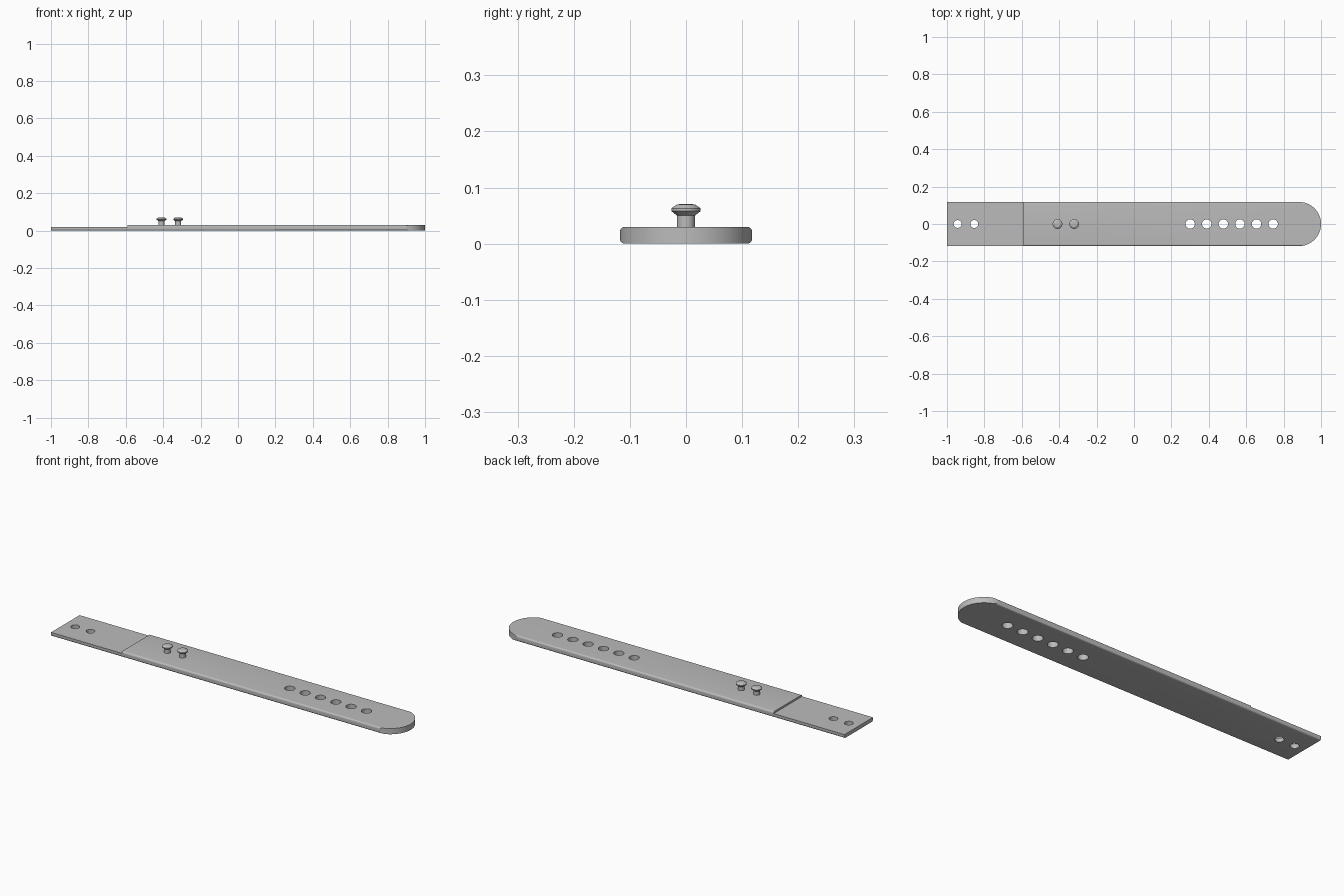
import bpy, bmesh, math

default = bpy.data.objects.get("Cube")
if default:
    bpy.data.objects.remove(default, do_unlink=True)

HALF_WIDTH, THICK, THIN = 0.118, 0.03, 0.02
EDGE = 0.009

grey = bpy.data.materials.new("strap grey")
grey.use_nodes = True
colour = (0.5, 0.5, 0.5, 1)
grey.diffuse_color = colour
grey.node_tree.nodes["Principled BSDF"].inputs["Base Color"].default_value = colour


def arc(cx, cy, radius, start, end, steps):
    angles = [math.radians(start + (end - start) * i / steps) for i in range(steps + 1)]
    return [(cx + radius * math.cos(a), cy + radius * math.sin(a)) for a in angles]


def prism(name, points, offset):
    """Extrude a closed 3D outline along offset."""
    bm = bmesh.new()
    face = bm.faces.new([bm.verts.new(p) for p in points])
    moved = bmesh.ops.extrude_face_region(bm, geom=[face])["geom"]
    bmesh.ops.translate(bm, vec=offset, verts=[v for v in moved if isinstance(v, bmesh.types.BMVert)])
    bmesh.ops.recalc_face_normals(bm, faces=bm.faces)
    return finish(name, bm)


def finish(name, bm):
    mesh = bpy.data.meshes.new(name)
    bm.to_mesh(mesh)
    bm.free()
    mesh.materials.append(grey)
    obj = bpy.data.objects.new(name, mesh)
    bpy.context.collection.objects.link(obj)
    return obj


def select(obj):
    bpy.ops.object.select_all(action="DESELECT")
    obj.select_set(True)
    bpy.context.view_layer.objects.active = obj


def cut(obj, tool, operation="DIFFERENCE"):
    mod = obj.modifiers.new("cut", "BOOLEAN")
    mod.operation, mod.object, mod.solver = operation, tool, "EXACT"
    select(obj)
    bpy.ops.object.modifier_apply(modifier=mod.name)
    bpy.data.objects.remove(tool, do_unlink=True)


# Strap: rounded cross-section swept along its length
section = []
for side, level, start in ((1, THICK, 0), (-1, THICK, 90), (-1, 0, 180), (1, 0, 270)):
    cz = level - EDGE if level else EDGE
    section += arc(side * (HALF_WIDTH - EDGE), cz, EDGE, start, start + 90, 6)
strap = prism("strap", [(-1, y, z) for y, z in section], (2, 0, 0))

# Round tip
outline = [(-1.1, -0.2), (0.882, -0.2)] + arc(0.882, 0, HALF_WIDTH, -90, 90, 48) + [(0.882, 0.2), (-1.1, 0.2)]
cut(strap, prism("tip_cutter", [(x, y, -0.1) for x, y in outline], (0, 0, 0.2)), "INTERSECT")

# Thin tail
tail = [(-1.1, -0.2, THIN), (-0.59, -0.2, THIN), (-0.59, 0.2, THIN), (-1.1, 0.2, THIN)]
cut(strap, prism("tail_cutter", tail, (0, 0, 0.1)))

# Fastening holes
holes = [(-0.943 + 0.089 * i, 0.021) for i in range(2)]
holes += [(0.3 + 0.0888 * i, 0.025) for i in range(6)]
for x, radius in holes:
    ring = arc(x, 0, radius, 0, 360, 32)[:-1]
    cut(strap, prism("hole_cutter", [(px, py, -0.1) for px, py in ring], (0, 0, 0.2)))

select(strap)
bpy.ops.object.shade_smooth_by_angle(angle=math.radians(30))

# Stud pins: lathed profile of radius and height
profile = [(0, 0.025), (0.016, 0.025), (0.016, 0.05), (0.026, 0.058),
           (0.026, 0.063), (0.016, 0.07), (0, 0.071)]
for name, x in (("outer_pin", -0.409), ("inner_pin", -0.32)):
    bm = bmesh.new()
    verts = [bm.verts.new((r, 0, z)) for r, z in profile]
    edges = [bm.edges.new(pair) for pair in zip(verts, verts[1:])]
    bmesh.ops.spin(bm, geom=verts + edges, cent=(0, 0, 0), axis=(0, 0, 1),
                   angle=math.tau, steps=32, use_duplicate=False)
    bmesh.ops.remove_doubles(bm, verts=bm.verts, dist=0.0001)
    bmesh.ops.recalc_face_normals(bm, faces=bm.faces)
    pin = finish(name, bm)
    pin.location.x = x
    select(pin)
    bpy.ops.object.shade_smooth_by_angle(angle=math.radians(30))
